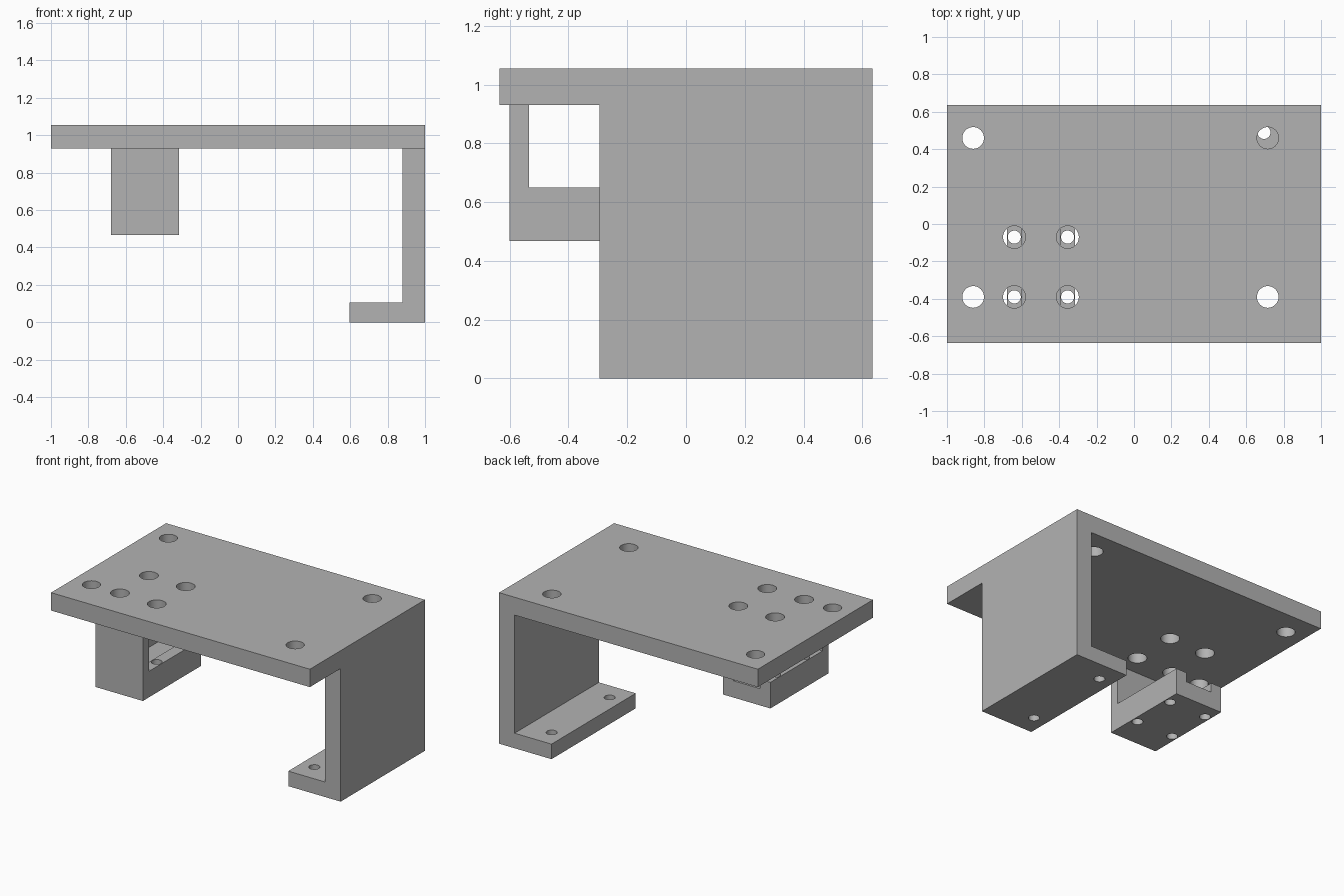
import bpy, bmesh
from math import pi

cube = bpy.data.objects.get("Cube")
if cube:
    bpy.data.objects.remove(cube, do_unlink=True)

grey = bpy.data.materials.new("plain grey")
grey.use_nodes = True
GREY = (0.45, 0.45, 0.45, 1)
grey.diffuse_color = GREY
grey.node_tree.nodes["Principled BSDF"].inputs["Base Color"].default_value = GREY


def extrude(name, outline, axis, start, end):
    """Solid from an outline: axis 'x' uses (y, z), 'y' uses (x, z), 'z' uses (x, y)."""
    def place(p, t):
        return {"x": (t, *p), "y": (p[0], t, p[1]), "z": (*p, t)}[axis]
    bm = bmesh.new()
    near = [bm.verts.new(place(p, start)) for p in outline]
    far = [bm.verts.new(place(p, end)) for p in outline]
    bm.faces.new(near)
    bm.faces.new(far)
    for i in range(len(outline)):
        j = (i + 1) % len(outline)
        bm.faces.new((near[i], near[j], far[j], far[i]))
    bmesh.ops.recalc_face_normals(bm, faces=bm.faces)
    mesh = bpy.data.meshes.new(name)
    bm.to_mesh(mesh)
    bm.free()
    mesh.materials.append(grey)
    obj = bpy.data.objects.new(name, mesh)
    bpy.context.collection.objects.link(obj)
    return obj


def rect(a0, a1, b0, b1):
    return [(a0, b0), (a1, b0), (a1, b1), (a0, b1)]


def cut(target, cutter):
    """Subtract a cutter, apply the result and remove the cutter."""
    mod = target.modifiers.new("cut", "BOOLEAN")
    mod.object = cutter
    mod.operation = "DIFFERENCE"
    mod.solver = "EXACT"
    bpy.context.view_layer.objects.active = target
    bpy.ops.object.modifier_apply(modifier=mod.name)
    bpy.data.objects.remove(cutter, do_unlink=True)


def drill(target, xs, ys, z, radius):
    """Round vertical holes at every x, y pair."""
    for x in xs:
        for y in ys:
            bpy.ops.mesh.primitive_cylinder_add(
                vertices=40, radius=radius, depth=0.5, location=(x, y, z))
            cutter = bpy.context.object
            cutter.hide_render = True
            cutter.data.materials.append(grey)
            cut(target, cutter)


TOP, UNDER = 1.055, 0.93
BRACKET_X, BRACKET_Y = (-0.64, -0.355), (-0.07, -0.39)

# Top plate with four corner holes and four access holes over the bracket
plate = extrude("top_plate", rect(-1, 1, -0.635, 0.635), "z", UNDER, TOP)
drill(plate, (-0.86, 0.715), (0.46, -0.39), 1, 0.058)
drill(plate, BRACKET_X, BRACKET_Y, 1, 0.06)

# Side wall with inward foot
side = extrude("side_wall_and_foot",
               [(0.595, 0), (1, 0), (1, UNDER), (0.88, UNDER), (0.88, 0.105), (0.595, 0.105)],
               "y", -0.295, 0.635)
drill(side, (0.695,), (0.49, -0.15), 0.05, 0.035)

# Hanging bracket: front post and rearward shelf with a shallow channel
bracket = extrude("hanging_bracket",
                  [(-0.6, 0.468), (0.04, 0.468), (0.04, 0.65), (-0.535, 0.65),
                   (-0.535, UNDER), (-0.6, UNDER)],
                  "x", -0.68, -0.315)
channel = extrude("channel_cutter", rect(-0.6, -0.395, -0.535, 0.2), "z", 0.585, 0.8)
cut(bracket, channel)
drill(bracket, BRACKET_X, BRACKET_Y, 0.55, 0.035)

# Smooth hole walls, sharp edges elsewhere
bpy.ops.object.select_all(action="DESELECT")
for part in (plate, side, bracket):
    part.select_set(True)
bpy.context.view_layer.objects.active = plate
bpy.ops.object.shade_smooth_by_angle(angle=pi / 6)
